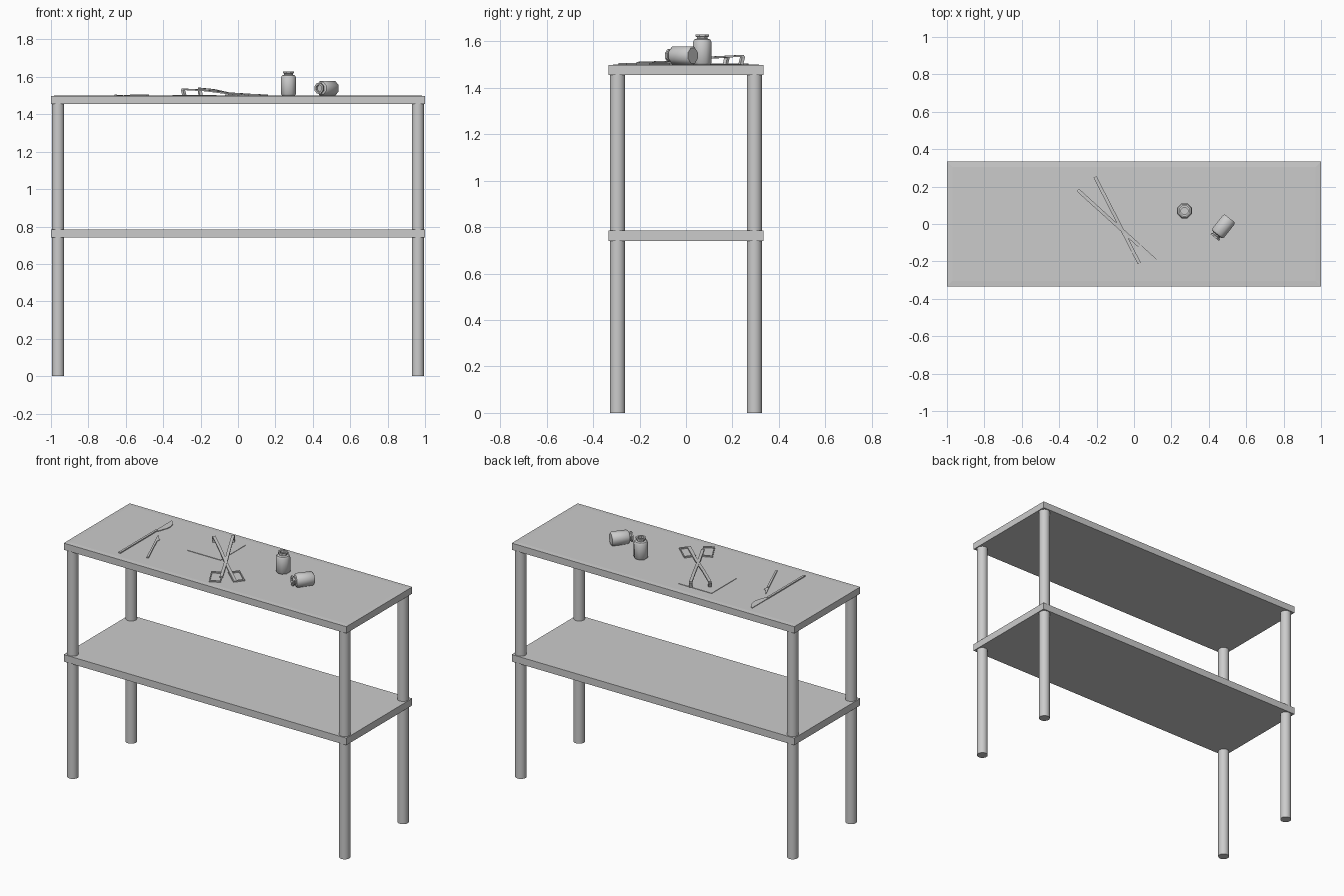
import bpy, bmesh, math
from mathutils import Vector

if "Cube" in bpy.data.objects:
    bpy.data.objects.remove(bpy.data.objects["Cube"])

TOP = 1.5


def make(name, bm, smooth=False):
    bmesh.ops.recalc_face_normals(bm, faces=bm.faces)
    me = bpy.data.meshes.new(name)
    bm.to_mesh(me)
    bm.free()
    ob = bpy.data.objects.new(name, me)
    bpy.context.collection.objects.link(ob)
    if smooth:
        bpy.ops.object.select_all(action='DESELECT')
        ob.select_set(True)
        bpy.context.view_layer.objects.active = ob
        bpy.ops.object.shade_smooth_by_angle(angle=math.radians(40))
    return ob


def box(name, lo, hi, rim=0, crown=0):
    bm = bmesh.new()
    bmesh.ops.create_cube(bm, size=1)
    for v in bm.verts:
        v.co = [l + (c + 0.5) * (h - l) for c, l, h in zip(v.co, lo, hi)]
    if rim:
        bm.normal_update()
        top = [f for f in bm.faces if f.normal.z > 0.9]
        bmesh.ops.inset_region(bm, faces=top, thickness=rim)
        for v in top[0].verts:
            v.co.z += crown
    return make(name, bm)


def plate(name, pts, z0, z1):
    # flat outline extruded upwards
    bm = bmesh.new()
    f = bm.faces.new([bm.verts.new((x, y, z0)) for x, y in pts])
    r = bmesh.ops.extrude_face_region(bm, geom=[f])
    for v in r['geom']:
        if isinstance(v, bmesh.types.BMVert):
            v.co.z = z1
    return make(name, bm)


def bar(name, pts, w, t):
    # rectangular bar swept along points that share one plan direction
    d = Vector(pts[-1]) - Vector(pts[0])
    side = Vector((-d.y, d.x, 0)).normalized() * w / 2
    bm = bmesh.new()
    P = [Vector(p) for p in pts]
    rings = []
    for i, p in enumerate(P):
        a = (P[min(i + 1, len(P) - 1)] - P[max(i - 1, 0)]).normalized()
        up = side.normalized().cross(a) * t / 2
        rings.append([bm.verts.new(p + s * side + u * up)
                      for s, u in ((-1, -1), (1, -1), (1, 1), (-1, 1))])
    for a, b in zip(rings, rings[1:]):
        for k in range(4):
            bm.faces.new((a[k], a[(k + 1) % 4], b[(k + 1) % 4], b[k]))
    bm.faces.new(rings[0])
    bm.faces.new(rings[-1])
    return make(name, bm)


def lathe(name, profile, n):
    bm = bmesh.new()
    rings = [[bm.verts.new((r * math.cos(2 * math.pi * (k + .5) / n),
                            r * math.sin(2 * math.pi * (k + .5) / n), z))
              for k in range(n)] for r, z in profile]
    for a, b in zip(rings, rings[1:]):
        for k in range(n):
            bm.faces.new((a[k], a[(k + 1) % n], b[(k + 1) % n], b[k]))
    bm.faces.new(rings[0])
    bm.faces.new(rings[-1])
    return make(name, bm, True)


# table top and lower shelf
box("table_top", (-1, -.333, 1.455), (1, .333, TOP - .002), .04, .002)
box("lower_shelf", (-1, -.333, .74), (1, .333, .785))

# legs
for sx, nx in ((-1, "left"), (1, "right")):
    for sy, ny in ((-1, "front"), (1, "back")):
        leg = lathe(f"{ny}_{nx}_leg", [(.033, 0), (.033, 1.456)], 24)
        leg.location = (sx * .962, sy * .295, 0)

# thin cloth
box("cloth", (-.35, -.01, TOP - .001), (-.115, .24, TOP + .003))

# jars: one standing, one lying on its side
JAR = [(.036, 0), (.043, .008), (.043, .098), (.037, .108), (.025, .112),
       (.025, .118), (.031, .121), (.031, .13), (.02, .13), (.02, .115)]
lathe("standing_jar", JAR, 8).location = (.27, .07, TOP)
jar = lathe("lying_jar", JAR, 8)
jar.location = (.512, .03, TOP + .039)
jar.rotation_mode = 'QUATERNION'
jar.rotation_quaternion = Vector((-.075, -.095, 0)).to_track_quat('Z', 'Y')

# pair of crossed instruments with framed heads and bent handle ends
ARMS = [((-.295, .177), (.115, -.195),
         [(.06, -.068), (.16, -.158), (.117, -.214), (.018, -.125)], 0),
        ((-.205, .245), (.028, -.21),
         [(-.07, -.17), (-.003, -.29), (.058, -.257), (-.007, -.143)], .004)]
for i, (a, b, quad, lift) in enumerate(ARMS):
    A, B = Vector(a), Vector(b)
    at = lambda t, z: (*A.lerp(B, t), TOP + z + lift)
    bar(f"instrument_arm_{i+1}", [at(.0, .034), at(.3, .027), at(.65, .009),
                                  at(1, .004)], .018, .008)
    bar(f"instrument_hook_{i+1}", [at(.0, .033), at(.02, .001 - lift)], .018, .014)
    # head frame: outer quad with a hole scaled about its centre
    c = sum((Vector(q) for q in quad), Vector((0, 0))) / 4
    bm = bmesh.new()
    loops = [[bm.verts.new((*(c + (Vector(q) - c) * s), TOP + z)) for q in quad]
             for s, z in ((1, 0), (1, .007), (.82, .007), (.82, 0))]
    for j in range(4):
        p, q = loops[j], loops[(j + 1) % 4]
        for k in range(4):
            bm.faces.new((p[k], p[(k + 1) % 4], q[(k + 1) % 4], q[k]))
    make(f"instrument_head_{i+1}", bm)

# long knife: handle and curved blade
box("long_knife_handle", (-.66, -.265, TOP), (-.646, .11, TOP + .007))
plate("long_knife_blade", [(-.658, .1), (-.645, .1), (-.633, .125), (-.618, .17),
                           (-.616, .2), (-.625, .235), (-.642, .26), (-.658, .27)],
      TOP, TOP + .004)

# small knife: handle and pointed blade
bar("small_knife_handle", [(-.572, -.01, TOP + .003), (-.482, -.225, TOP + .003)], .012, .007)
plate("small_knife_blade", [(-.566, -.008), (-.564, .018), (-.585, .03), (-.61, .068),
                            (-.602, .04), (-.578, -.012)], TOP, TOP + .004)
